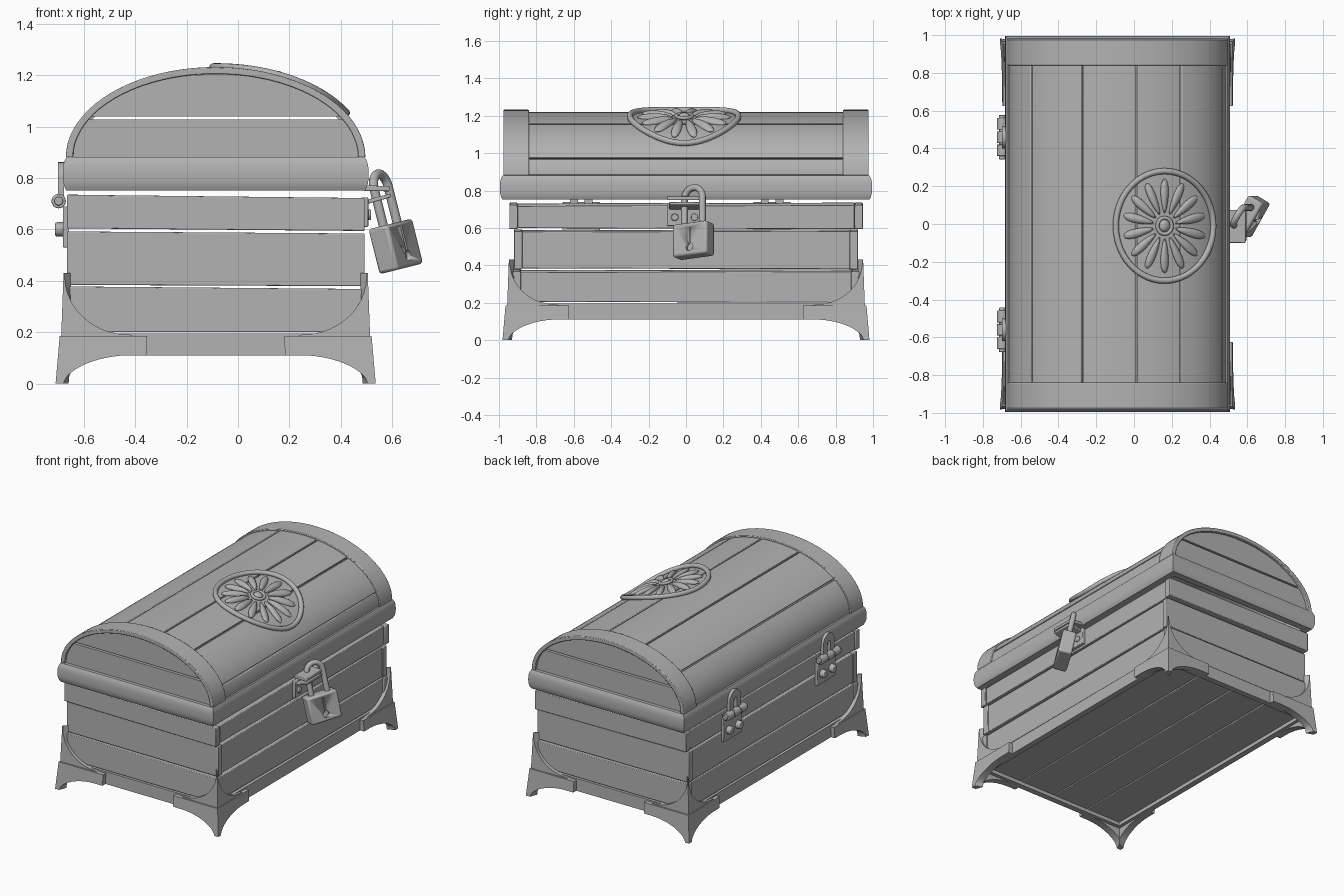
import bpy, bmesh, math
from mathutils import Matrix, Vector

if "Cube" in bpy.data.objects:
    bpy.data.objects.remove(bpy.data.objects["Cube"])

GREY = bpy.data.materials.new("plain_grey")
GREY.use_nodes = True
GREY.diffuse_color = (0.45, 0.45, 0.45, 1)
GREY.node_tree.nodes["Principled BSDF"].inputs["Base Color"].default_value = (0.45, 0.45, 0.45, 1)

CX = -0.087              # centre of the box across its short side
RIM = 0.88               # height where the arched lid starts


def add(name, data, bevel=0, smooth=True):
    ob = bpy.data.objects.new(name, data)
    bpy.context.collection.objects.link(ob)
    data.materials.append(GREY)
    bpy.ops.object.select_all(action='DESELECT')
    ob.select_set(True)
    bpy.context.view_layer.objects.active = ob
    if bevel:
        m = ob.modifiers.new("bevel", 'BEVEL')
        m.width, m.segments = bevel, 2
    if smooth and ob.type == 'MESH':
        bpy.ops.object.shade_smooth_by_angle(angle=math.radians(35))
    return ob


def finish(name, bm, bevel=0):
    bmesh.ops.recalc_face_normals(bm, faces=bm.faces)
    me = bpy.data.meshes.new(name)
    bm.to_mesh(me)
    bm.free()
    return add(name, me, bevel)


def prism(name, pts, d0, d1, place, bevel=0):
    """Extrude a 2D outline from d0 to d1; place(a, b, d) gives the position."""
    bm = bmesh.new()
    lo, hi = ([bm.verts.new(place(a, b, d)) for a, b in pts] for d in (d0, d1))
    bm.faces.new(lo)
    bm.faces.new(hi)
    n = len(pts)
    for i in range(n):
        j = (i + 1) % n
        bm.faces.new((lo[i], lo[j], hi[j], hi[i]))
    return finish(name, bm, bevel)


def along_y(a, b, d): return (a, d, b)
def along_x(a, b, d): return (d, a, b)


def box(name, x0, x1, y0, y1, z0, z1, bevel=0.004):
    return prism(name, [(x0, z0), (x1, z0), (x1, z1), (x0, z1)], y0, y1, along_y, bevel)


def frame(name, profile, hx, hy):
    """Sweep a closed profile (outward offset, z) round a mitred rectangle."""
    bm = bmesh.new()
    rings = [[bm.verts.new((CX + sx * (hx + o), sy * (hy + o), z)) for o, z in profile]
             for sx, sy in ((1, 1), (-1, 1), (-1, -1), (1, -1))]
    n = len(profile)
    for k in range(4):
        a, b = rings[k], rings[(k + 1) % 4]
        for i in range(n):
            j = (i + 1) % n
            bm.faces.new((a[i], a[j], b[j], b[i]))
    return finish(name, bm)


def tube(name, pts, r, closed=False):
    cu = bpy.data.curves.new(name, 'CURVE')
    cu.dimensions, cu.bevel_depth, cu.bevel_resolution, cu.use_fill_caps = '3D', r, 4, True
    sp = cu.splines.new('POLY')
    sp.points.add(len(pts) - 1)
    for p, co in zip(sp.points, pts):
        p.co = (*co, 1)
    sp.use_cyclic_u = closed
    sp.use_smooth = True
    return add(name, cu)


def cylinder(name, centre, axis, r, length, sides=20, bevel=0.004):
    bm = bmesh.new()
    rot = Vector((0, 0, 1)).rotation_difference(Vector(axis)).to_matrix().to_4x4()
    bmesh.ops.create_cone(bm, cap_ends=True, segments=sides, radius1=r, radius2=r, depth=length,
                          matrix=Matrix.Translation(centre) @ rot)
    return finish(name, bm, bevel)


def arc(a, b, t0, t1, n=32):
    ts = [t0 + (t1 - t0) * i / n for i in range(n + 1)]
    return [(CX + a * math.cos(t), RIM + b * math.sin(t)) for t in ts]


# Base frame and floor boards
frame("base_frame", [(0, 0.11), (0, 0.195), (-0.04, 0.195), (-0.04, 0.11)], 0.58, 0.935)
for i in range(4):
    x = CX - 0.55 + i * 0.275
    box("floor_board", x + 0.003, x + 0.272, -0.9, 0.9, 0.135, 0.16)

# Wall boards: three slightly uneven tiers, (z low left, low right, high left, high right, end y)
TIERS = [(0.2, 0.2, 0.378, 0.368, 0.928), (0.384, 0.379, 0.592, 0.584, 0.92),
         (0.604, 0.594, 0.735, 0.722, 0.945)]
for la, lb, ha, hb, ey in TIERS:
    for s in (-1, 1):
        prism("end_board", [(-0.665, la), (0.493, lb), (0.493, hb), (-0.665, ha)],
              s * ey, s * (ey - 0.045), along_y, 0.004)
        x, lo, hi = (0.485, lb, hb) if s > 0 else (-0.66, la, ha)
        prism("side_board", [(-0.9, lo + 0.005), (0.9, lo), (0.9, hi), (-0.9, hi - 0.004)],
              x, x - s * 0.04, along_x, 0.004)

# Corner feet and concave corner brackets
def curve(s0, z0, s1, z1, power, n=12):
    return [(s0 + (s1 - s0) * (1 - math.cos(math.pi / 2 * i / n)) ** power,
             z0 + (z1 - z0) * math.sin(math.pi / 2 * i / n)) for i in range(n + 1)]

foot = [(0, 0.185), (0, 0), (0.03, 0)] + curve(0.03, 0, 0.28, 0.11, 0.9)[1:] \
    + [(0.34, 0.11), (0.34, 0.185)]
brace = [(0, 0.18), (0.29, 0.18)] + [(0.26 * (1 - math.sin(t)) + 0.004, 0.43 - 0.24 * math.cos(t))
         for t in [math.pi / 2 * i / 14 for i in range(15)]] + [(0, 0.43)]

def corner(name, outline, hx, hy, thick, flare, top):
    for sx in (-1, 1):
        for sy in (-1, 1):
            for face_x in (True, False):
                def place(s, z, d):
                    grow = flare * max(0, 1 - z / top) * (1 - min(1, s / 0.35) * 0.5)
                    inset = max(s, d)
                    ox, oy = (d, inset) if face_x else (inset, d)
                    return (CX + sx * (hx + grow - ox), sy * (hy + grow - oy), z)
                prism(name, outline, 0, thick, place)

corner("foot", foot, 0.607, 0.965, 0.05, 0.016, 0.185)
corner("corner_brace", brace, 0.592, 0.947, 0.03, 0.016, 0.43)

# Lid rim with a softly rounded outside
bulge = [(-0.014 * abs(i / 5) ** 3, 0.816 + 0.065 * i / 5) for i in range(-5, 6)]
frame("lid_rim", bulge + [(-0.06, 0.881), (-0.06, 0.751)], 0.595, 0.995)

# Lid: end bands, recessed end boards and curved top planks
for s in (-1, 1):
    prism("lid_band", arc(0.583, 0.352, 0, math.pi, 40) + arc(0.555, 0.325, math.pi, 0, 40),
          s * 0.84, s * 0.977, along_y, 0.004)
    for z0, z1 in ((0.875, 1.028), (1.04, 1.204)):
        t0, t1 = (math.asin(max(0, min(1, (z - RIM) / 0.326))) for z in (z0, z1))
        right = arc(0.556, 0.326, t0, t1, 16)
        left = arc(0.556, 0.326, math.pi - t1, math.pi - t0, 16)
        prism("lid_end_board", right + left[1 if z1 > 1.1 else 0:], s * 0.93, s * 0.958, along_y)

cuts = [0] + [math.acos((x - CX) / 0.575) for x in (0.467, 0.25, 0.015, -0.275, -0.545)] + [math.pi]
for t0, t1 in zip(cuts, cuts[1:]):
    e = 0.009
    prism("lid_plank", arc(0.574, 0.341, t0 + e, t1 - e, 12) + arc(0.55, 0.317, t1 - e, t0 + e, 12),
          -0.86, 0.86, along_y, 0.004)
prism("lid_lining", arc(0.553, 0.320, 0, math.pi) + arc(0.545, 0.312, math.pi, 0), -0.86, 0.86, along_y)

# Flower medallion bent over the lid
def on_lid(u, v, h):
    x = 0.162 + u * 0.89
    return (x, v - 0.01, RIM + 0.345 * math.sqrt(1 - ((x - CX) / 0.58) ** 2) + h)

def circle(r, h, n=56):
    return [on_lid(r * math.cos(2 * math.pi * i / n), r * math.sin(2 * math.pi * i / n), h)
            for i in range(n)]

def blob(name, size, shift, angle):
    bm = bmesh.new()
    bmesh.ops.create_uvsphere(bm, u_segments=16, v_segments=10, radius=1)
    for v in bm.verts:
        taper = 1 + 0.35 * v.co.x if shift else 1
        p = Vector((v.co.x * size[0] + shift, v.co.y * size[1] * taper, v.co.z * size[2]))
        v.co = on_lid(*(Matrix.Rotation(angle, 3, 'Z') @ p))
    finish(name, bm)

tube("medallion_ring", circle(0.29, 0.006), 0.016, True)
for i in range(14):
    blob("petal", (0.092, 0.023, 0.02), 0.158, 2 * math.pi * (i + 0.5) / 14)
blob("medallion_hub", (0.034, 0.034, 0.024), 0, 0)
tube("hub_ring", circle(0.043, 0.008, 24), 0.01, True)

# Hinges on the back
for y in (0.46, -0.56):
    box("hinge_lower_leaf", -0.682, -0.66, y - 0.1, y + 0.1, 0.53, 0.69)
    for dy, dz in ((-0.05, 0), (0.05, 0)):
        cylinder("hinge_bolt", (-0.692, y + dy, 0.6 + dz), (1, 0, 0), 0.028, 0.04, 12, 0.008)
    for k in (-1, 0, 1):
        cylinder("hinge_knuckle", (-0.698, y + k * 0.07, 0.71), (0, 1, 0), 0.028, 0.062)
    cylinder("hinge_pin", (-0.698, y, 0.71), (0, 1, 0), 0.017, 0.235)
    def arch(r, top, flip):
        ts = [math.pi * i / 12 for i in range(13)]
        pts = [(y + r, 0.705)] + [(y + r * math.cos(t), top - r + r * math.sin(t)) for t in ts] \
            + [(y - r, 0.705)]
        return pts[::-1] if flip else pts
    prism("hinge_upper_leaf", arch(0.06, 0.862, False) + arch(0.018, 0.81, True),
          -0.7, -0.677, along_x)

# Hasp on the front side
box("hasp_plate", 0.48, 0.507, -0.1, 0.09, 0.61, 0.725)
for y in (-0.06, 0.045):
    cylinder("hasp_bolt", (0.508, y, 0.657), (1, 0, 0), 0.02, 0.02, 12, 0.004)
prism("hasp_lower_tongue", [(0.49, 0.695), (0.595, 0.725), (0.595, 0.74), (0.49, 0.712)],
      -0.09, 0.075, along_y, 0.004)
prism("hasp_upper_tongue", [(0.49, 0.75), (0.59, 0.748), (0.59, 0.768), (0.49, 0.772)],
      -0.1, 0.075, along_y, 0.004)

# Padlock, hanging turned and tilted
pose = Matrix.Translation((0.614, 0.04, 0.534)) @ Matrix.Rotation(math.radians(-14), 4, 'Y') \
    @ Matrix.Rotation(math.radians(-30), 4, 'Z')
body = box("padlock_body", -0.045, 0.045, -0.105, 0.105, -0.09, 0.09, 0.012)
cutters = [cylinder("keyhole_round", (0.045, 0, -0.045), (1, 0, 0), 0.022, 0.04, 16, 0),
           box("keyhole_slot", 0.025, 0.07, -0.006, 0.006, -0.04, 0.065, 0)]
for c in cutters:
    bpy.context.view_layer.objects.active = body
    m = body.modifiers.new("keyhole", 'BOOLEAN')
    m.object, m.operation, m.solver = c, 'DIFFERENCE', 'EXACT'
for m in list(body.modifiers):
    bpy.ops.object.modifier_apply(modifier=m.name)
for c in cutters:
    bpy.data.objects.remove(c)
body.matrix_world = pose
loop = [(0, 0.055, 0.08)] + [(0, 0.055 * math.cos(t), 0.235 + 0.055 * math.sin(t))
        for t in [math.pi * i / 16 for i in range(17)]] + [(0, -0.055, 0.08)]
tube("padlock_shackle", loop, 0.018).matrix_world = pose
